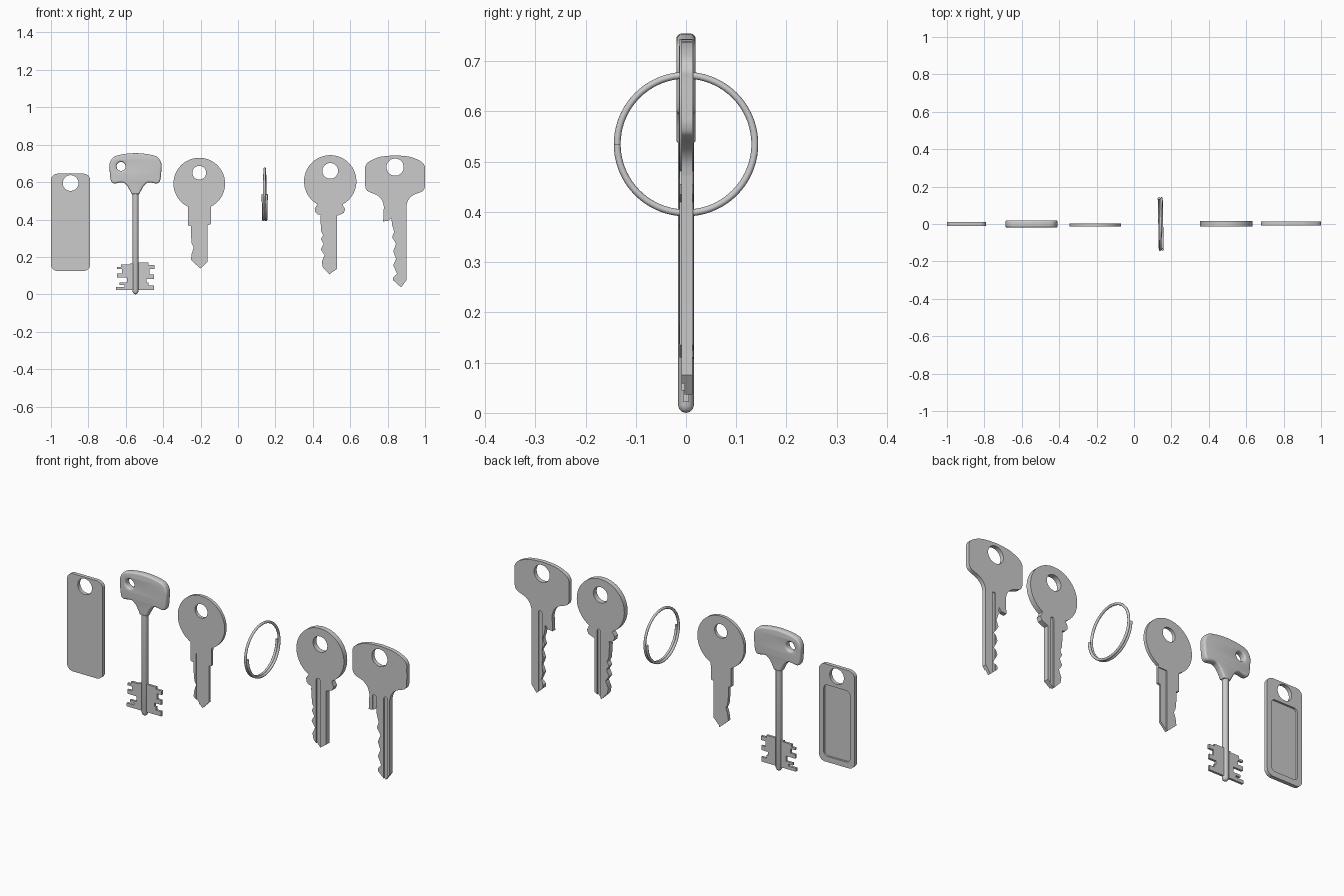
import bpy, bmesh
from math import sin, cos, pi, radians
from mathutils import Matrix, Vector

if "Cube" in bpy.data.objects:
    bpy.data.objects.remove(bpy.data.objects["Cube"])


def arc(cx, cz, r, a0=0, a1=360, n=48):
    full = a1 - a0 == 360
    steps = n if full else n - 1
    return [(cx + r * cos(radians(a0 + (a1 - a0) * i / steps)),
             cz + r * sin(radians(a0 + (a1 - a0) * i / steps))) for i in range(n)]


def smooth(pts, n=5):
    # Catmull-Rom curve through an open list of points
    p = [Vector(q) for q in [pts[0]] + pts + [pts[-1]]]
    out = []
    for i in range(1, len(p) - 2):
        a, b, c, d = p[i - 1:i + 3]
        for k in range(n):
            t = k / n
            out.append(tuple(0.5 * (2 * b + (c - a) * t + (2 * a - 5 * b + 4 * c - d) * t * t
                                    + (3 * b - a - 3 * c + d) * t ** 3)))
    return out + [pts[-1]]


def mirrored(half):
    # right half runs top to bottom; the result runs right-bottom over the top to left-bottom
    return half[::-1] + [(-x, z) for x, z in half[1:]]


def capsule(x, z0, z1, w):
    return arc(x, z1 - w / 2, w / 2, 0, 180, 12) + arc(x, z0 + w / 2, w / 2, 180, 360.001, 12)


def round_rect(x0, x1, z0, z1, r):
    return (arc(x1 - r, z1 - r, r, 0, 90, 7) + arc(x0 + r, z1 - r, r, 90, 180, 7)
            + arc(x0 + r, z0 + r, r, 180, 270, 7) + arc(x1 - r, z0 + r, r, 270, 359.99, 7))


def activate(ob):
    bpy.ops.object.select_all(action='DESELECT')
    ob.select_set(True)
    bpy.context.view_layer.objects.active = ob


def finish(ob, angle=35):
    activate(ob)
    bpy.ops.object.shade_smooth_by_angle(angle=radians(angle))


def curve_mesh(name, loops, cyclic, **props):
    cu = bpy.data.curves.new(name, 'CURVE')
    for k, v in props.items():
        setattr(cu, k, v)
    for loop in loops:
        s = cu.splines.new('POLY')
        s.points.add(len(loop) - 1)
        for p, q in zip(s.points, loop):
            p.co = (q[0], q[1], q[2] if len(q) > 2 else 0, 1)
        s.use_cyclic_u = cyclic
    ob = bpy.data.objects.new(name, cu)
    bpy.context.collection.objects.link(ob)
    activate(ob)
    bpy.ops.object.convert(target='MESH')
    ob = bpy.context.view_layer.objects.active
    bm = bmesh.new()
    bm.from_mesh(ob.data)
    bmesh.ops.remove_doubles(bm, verts=bm.verts, dist=1e-5)
    bmesh.ops.recalc_face_normals(bm, faces=bm.faces)
    bm.to_mesh(ob.data)
    bm.free()
    return ob


def plate(name, loops, x, y0, y1, bevel=0.0):
    # outlines in (x, z), standing upright between y0 and y1
    ob = curve_mesh(name, loops, True, dimensions='2D', fill_mode='BOTH',
                    extrude=(y1 - y0) / 2 - bevel, bevel_depth=bevel,
                    bevel_resolution=3, offset=-bevel)
    ob.data.transform(Matrix.Translation((x, (y0 + y1) / 2, 0)) @ Matrix.Rotation(pi / 2, 4, 'X'))
    return ob


def cut(ob, outline, x, y0, y1):
    cutter = plate("cutter", [outline], x, y0, y1)
    cutter.hide_render = True
    m = ob.modifiers.new("cut", 'BOOLEAN')
    m.operation, m.solver, m.object = 'DIFFERENCE', 'EXACT', cutter
    activate(ob)
    bpy.ops.object.modifier_apply(modifier=m.name)
    bpy.data.objects.remove(cutter, do_unlink=True)


# Tag with a recessed back
tag = plate("tag", [round_rect(-.105, .105, .125, .645, .035), arc(0, .595, .042)], -.895, -.01, .01)
cut(tag, round_rect(-.077, .077, .155, .535, .02), -.895, 0, .03)
finish(tag)

# Lever key: pillowed bow, round shank, toothed bit
LX = -.548
bow = smooth([(0, .755), (.06, .75), (.115, .735), (.138, .70), (.138, .66), (.132, .61),
              (.115, .593), (.07, .598), (.045, .58), (.03, .555), (.02, .535)])
finish(plate("lever_key_bow", [mirrored(bow), arc(-.0775, .684, .024, n=32)], LX, -.019, .019, .01), 50)

bm = bmesh.new()
prof = [(0, 0), (.008, .002), (.013, .007), (.016, .015), (.016, .56), (0, .56)]
vs = [bm.verts.new((LX + r, 0, z)) for r, z in prof]
es = [bm.edges.new(e) for e in zip(vs, vs[1:])]
bmesh.ops.spin(bm, geom=vs + es, cent=(LX, 0, 0), axis=(0, 0, 1), angle=2 * pi, steps=24)
bmesh.ops.remove_doubles(bm, verts=bm.verts, dist=1e-5)
bmesh.ops.recalc_face_normals(bm, faces=bm.faces)
me = bpy.data.meshes.new("lever_key_shank")
bm.to_mesh(me)
bm.free()
shank = bpy.data.objects.new("lever_key_shank", me)
bpy.context.collection.objects.link(shank)
finish(shank)


def toothed(rows, side):
    # rows of (width, top z) going down, ending at z = 0.022
    pts = [(0, rows[0][1])]
    for i, (w, z) in enumerate(rows):
        z2 = rows[i + 1][1] if i + 1 < len(rows) else .022
        pts += [(side * w, z), (side * w, z2)]
    return pts + [(0, .022)]


left = [(.03, .165), (.078, .16), (.1, .146), (.072, .135), (.1, .112), (.045, .09), (.085, .062), (.06, .05), (.103, .04)]
right = [(.07, .17), (.102, .158), (.075, .136), (.1, .107), (.06, .083), (.07, .064), (.1, .047)]
finish(plate("lever_key_bit_left", [toothed(left, -1)], LX, -.006, .006))
finish(plate("lever_key_bit_right", [toothed(right, 1)], LX, -.006, .006))

# Small round-headed key
blade = [(-.0615, .37), (-.045, .365), (-.045, .32), (-.04, .27), (-.03, .25), (-.04, .22),
         (-.045, .185), (-.013, .155), (.008, .137), (.045, .175), (.045, .37), (.0615, .375)]
key = plate("small_round_key", [arc(0, .592, .138, -63.5, 243.5, 56) + blade, arc(0, .65, .037)], -.207, -.014, .003)
cut(key, capsule(-.022, .05, .42, .016), -.207, -.03, -.009)
cut(key, round_rect(.012, .08, .1, .455, .005), -.207, -.002, .03)
finish(key)

# Split ring: one and a half turns of wire
wire = []
for i in range(109):
    t = i / 108
    a = pi + t * 3 * pi
    wire.append((.153 - .02 * t, .137 * cos(a), .535 + .137 * sin(a)))
ring = curve_mesh("split_ring", [wire], False, dimensions='3D', bevel_depth=.0068,
                  bevel_resolution=3, use_fill_caps=True)
finish(ring, 40)

# Round-headed key with a collar
blade = [(-.083, .46), (-.08, .44), (-.068, .428), (-.05, .425), (-.053, .41), (-.048, .335),
         (-.038, .315), (-.05, .295), (-.035, .27), (-.05, .24), (-.03, .21), (-.045, .175),
         (-.04, .145), (-.005, .107), (.035, .135), (.035, .42), (.05, .425), (.072, .435),
         (.08, .455), (.07, .472)]
key = plate("collared_key", [arc(0, .604, .14, -61, 241, 56) + blade, arc(0, .66, .042)], .493, -.013, .015)
cut(key, capsule(-.012, .05, .475, .024), .493, -.03, -.005)
cut(key, capsule(.01, .05, .475, .02), .493, .007, .03)
finish(key)

# Wide-headed key
head = smooth([(0, .743), (.08, .735), (.139, .71), (.159, .685), (.16, .66), (.16, .6), (.158, .57),
               (.144, .55), (.096, .53), (.07, .503), (.06, .47)])
blade = [(-.064, .39), (-.035, .393), (-.02, .41), (-.016, .37), (-.005, .335), (-.016, .305),
         (.005, .27), (-.01, .23), (.005, .19), (-.01, .155), (.01, .11), (-.01, .09),
         (-.01, .075), (.032, .037), (.06, .075)]
key = plate("wide_key", [mirrored(head) + blade, arc(0, .68, .046)], .84, -.009, .013)
cut(key, capsule(.036, 0, .48, .024), .84, -.03, -.003)
cut(key, capsule(-.031, .3, .475, .022), .84, -.03, -.003)
cut(key, capsule(.01, 0, .48, .02), .84, .007, .03)
finish(key)
